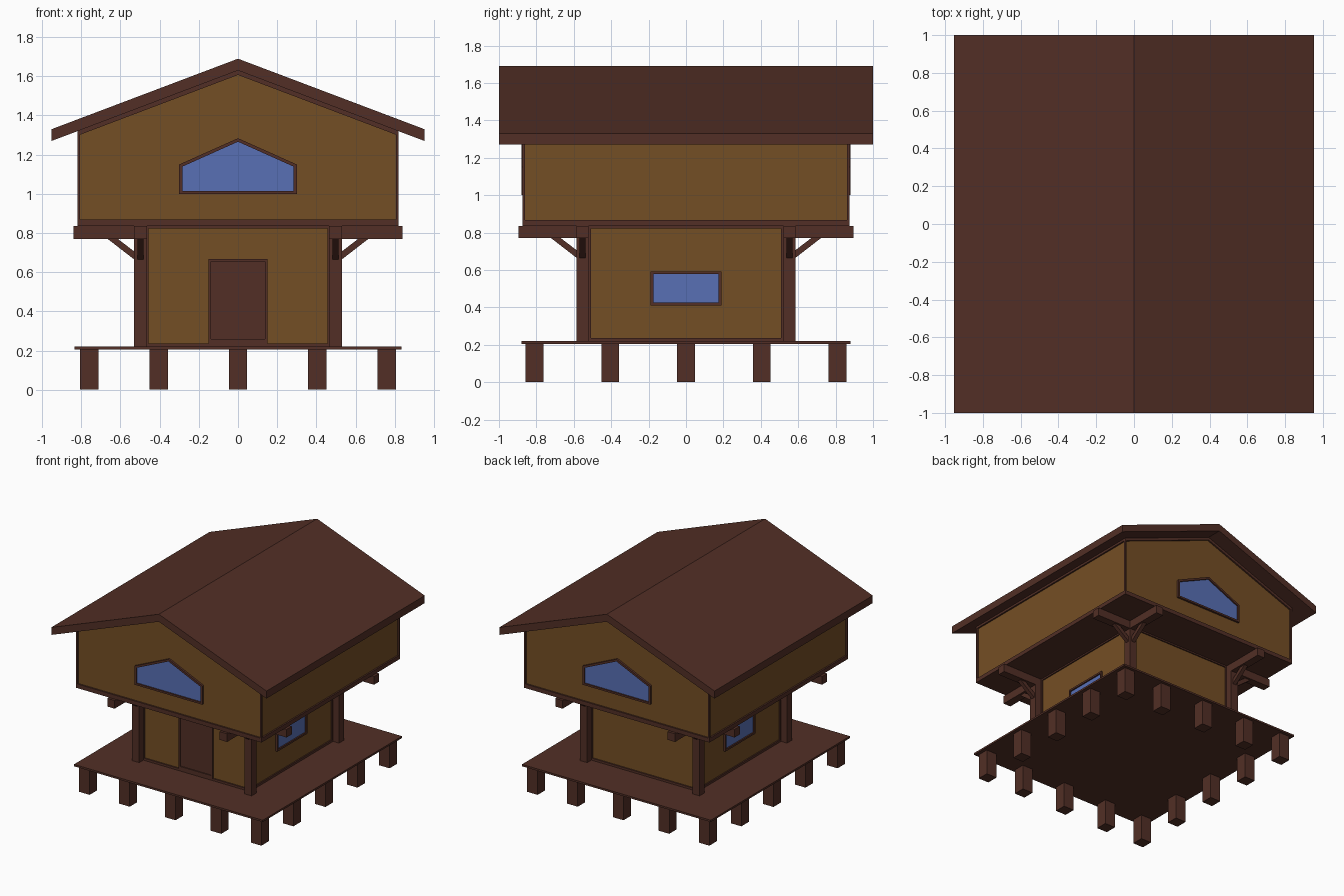
import bpy, bmesh

if "Cube" in bpy.data.objects:
    bpy.data.objects.remove(bpy.data.objects["Cube"])

def material(name, rgb):
    m = bpy.data.materials.new(name)
    m.diffuse_color = (*rgb, 1)
    m.use_nodes = True
    m.node_tree.nodes["Principled BSDF"].inputs["Base Color"].default_value = m.diffuse_color
    return m

BROWN = material("dark_timber", (0.084, 0.028, 0.019))
WALL = material("wall_planks", (0.175, 0.077, 0.018))
GLASS = material("blue_glass", (0.098, 0.162, 0.46))

def finish(name, bm, mat):
    bmesh.ops.recalc_face_normals(bm, faces=bm.faces)
    me = bpy.data.meshes.new(name)
    bm.to_mesh(me)
    bm.free()
    me.materials.append(mat)
    ob = bpy.data.objects.new(name, me)
    bpy.context.collection.objects.link(ob)
    return ob

def place(u, z, d, axis):
    return (u, d, z) if axis == "y" else (d, u, z)

def prism(name, pts, axis, d0, d1, mat):
    """Extrude an upright (u, z) profile along x or y."""
    bm = bmesh.new()
    a, b = [[bm.verts.new(place(u, z, d, axis)) for u, z in pts] for d in (d0, d1)]
    bm.faces.new(a)
    bm.faces.new(b)
    n = len(pts)
    for i in range(n):
        j = (i + 1) % n
        bm.faces.new((a[i], a[j], b[j], b[i]))
    return finish(name, bm, mat)

def ring(name, outer, inner, axis, d0, d1, mat=BROWN):
    """Extrude the band between two matching profiles."""
    bm = bmesh.new()
    o0, i0, i1, o1 = [[bm.verts.new(place(u, z, d, axis)) for u, z in p]
                      for p, d in ((outer, d0), (inner, d0), (inner, d1), (outer, d1))]
    n = len(outer)
    for k in range(n):
        j = (k + 1) % n
        for p, q in ((o0, i0), (i0, i1), (i1, o1), (o1, o0)):
            bm.faces.new((p[k], p[j], q[j], q[k]))
    return finish(name, bm, mat)

def rect(u0, u1, z0, z1):
    return [(u0, z0), (u1, z0), (u1, z1), (u0, z1)]

def gable(w, z0, zs, za):
    return [(-w, z0), (w, z0), (w, zs), (0, za), (-w, zs)]

def box(name, x0, x1, y0, y1, z0, z1, mat=BROWN):
    return prism(name, rect(x0, x1, z0, z1), "y", y0, y1, mat)

# Stilts around the edge of the deck
xs, ys = (-0.76, -0.405, 0, 0.405, 0.76), (-0.81, -0.405, 0, 0.405, 0.81)
for i, x in enumerate(xs):
    for j, y in enumerate(ys):
        if i in (0, 4) or j in (0, 4):
            box("stilt", x - .047, x + .047, y - .047, y + .047, 0, 0.206)

# Deck
box("deck", -.835, .835, -.88, .88, .205, .22)

# Lower room
box("lower_walls", -.467, .467, -.522, .522, .22, .835, WALL)

# Roof with vertical eave ends
prism("roof", [(-.952, 1.27), (0, 1.63), (.952, 1.27), (.952, 1.33), (0, 1.69), (-.952, 1.33)],
      "y", -1, 1, BROWN)

# Upper room and its floor
box("upper_floor", -.82, .82, -.875, .875, .835, .868)
prism("upper_walls", gable(.808, .86, 1.325, 1.63), "y", -.863, .863, WALL)

for s in (-1, 1):
    # Lower wall trim, front/back and sides
    ring("lower_end_trim", rect(-.47, .47, .22, .835), rect(-.457, .457, .237, .823),
         "y", s * .52, s * .532)
    ring("lower_side_trim", rect(-.525, .525, .22, .835), rect(-.507, .507, .237, .823),
         "x", s * .465, s * .477)
    # Side windows
    ring("side_window_frame", rect(-.19, .19, .41, .593), rect(-.174, .174, .425, .578),
         "x", s * .465, s * .482)
    prism("side_window_glass", rect(-.175, .175, .424, .579), "x", s * .465, s * .471, GLASS)
    # Upper wall trim
    ring("gable_trim", gable(.82, .835, 1.321, 1.631), gable(.806, .868, 1.302, 1.607),
         "y", s * .861, s * .875)
    ring("upper_side_trim", rect(-.875, .875, .835, 1.321), rect(-.861, .861, .868, 1.302),
         "x", s * .806, s * .82)
    # Gable windows
    ring("gable_window_frame", gable(.3, 1.0, 1.15, 1.284), gable(.284, 1.015, 1.139, 1.266),
         "y", s * .861, s * .879)
    prism("gable_window_glass", gable(.285, 1.014, 1.14, 1.267), "y", s * .861, s * .868, GLASS)

    for t in (-1, 1):
        # Corner posts
        px, py = sorted((s * .465, s * .53)), sorted((t * .52, t * .585))
        box("corner_post", *px, *py, .22, .835)
        # Cantilever beams
        box("side_beam", *sorted((s * .53, s * .84)), *py, .77, .835)
        box("end_beam", *px, *sorted((t * .585, t * .895)), .77, .835)
        # Diagonal struts
        strut = [(0, .665), (.137, .771), (.085, .771), (0, .706)]
        prism("side_strut", [(s * (.53 + u), z) for u, z in strut], "y",
              t * .5525 - .016, t * .5525 + .016, BROWN)
        prism("end_strut", [(t * (.585 + u), z) for u, z in strut], "x",
              s * .4975 - .016, s * .4975 + .016, BROWN)

# Front door
box("door", -.14, .14, -.53, -.521, .22, .66)
ring("door_frame", rect(-.15, .15, .235, .667), rect(-.137, .137, .26, .654), "y", -.52, -.538)
